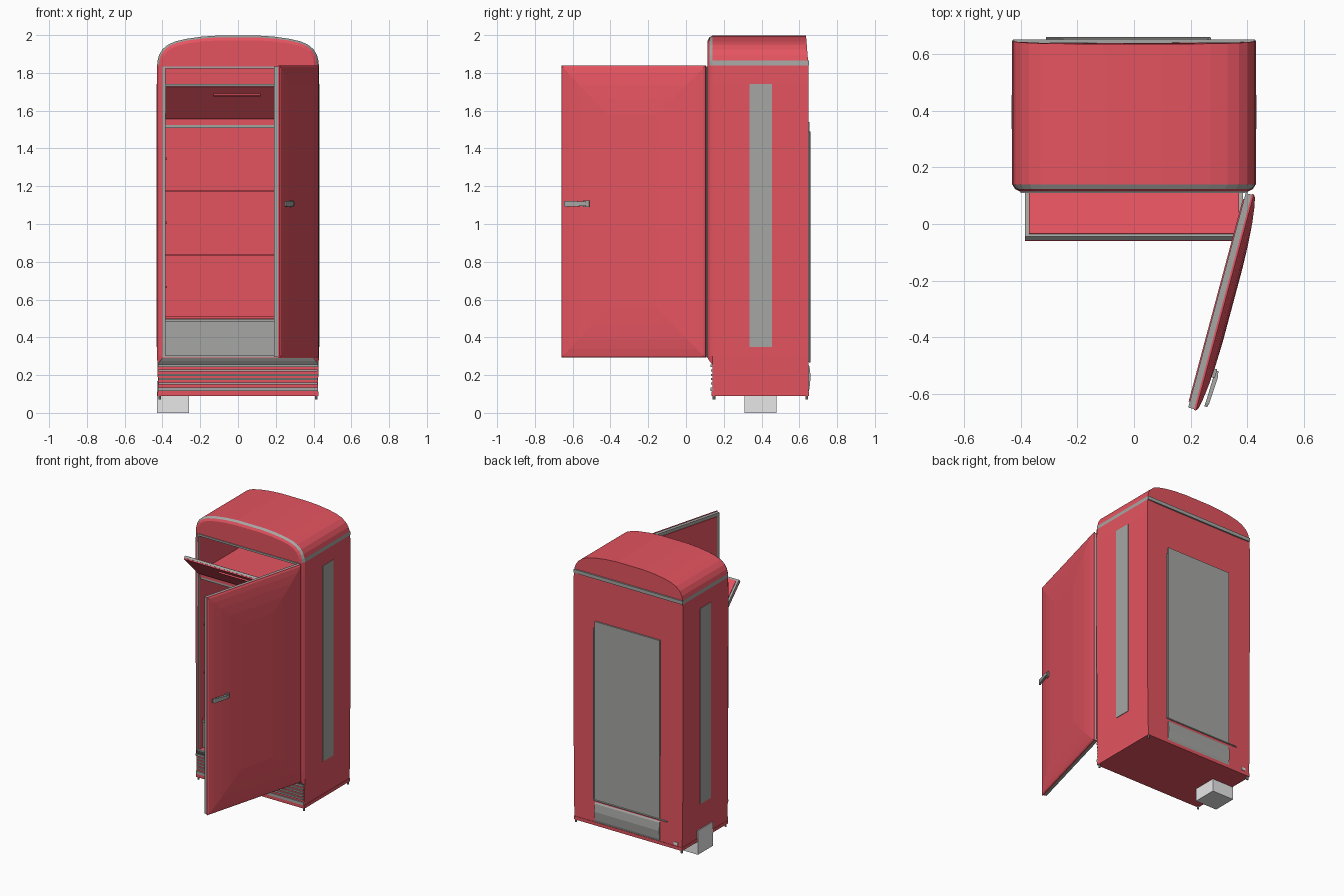
import bpy, bmesh, math
from mathutils import Matrix, Vector

if "Cube" in bpy.data.objects:
    bpy.data.objects.remove(bpy.data.objects["Cube"])


def mat(name, rgb):
    m = bpy.data.materials.new(name)
    m.diffuse_color = (*rgb, 1)
    m.use_nodes = True
    m.node_tree.nodes["Principled BSDF"].inputs["Base Color"].default_value = m.diffuse_color
    return m


RED, GRAY, LIGHT = 0, 1, 2
MATS = [mat("cherry red", (0.776, 0.088, 0.117)),
        mat("metal gray", (0.38, 0.38, 0.37)),
        mat("light gray", (0.8, 0.8, 0.8))]


def finish(name, bm, color=RED, rule=None, matrix=None):
    bmesh.ops.recalc_face_normals(bm, faces=bm.faces)
    bm.normal_update()
    for f in bm.faces:
        f.material_index = rule(f) if rule else color
    me = bpy.data.meshes.new(name)
    bm.to_mesh(me)
    bm.free()
    for m in MATS:
        me.materials.append(m)
    ob = bpy.data.objects.new(name, me)
    bpy.context.collection.objects.link(ob)
    if matrix:
        ob.matrix_world = matrix
    return ob


def box(name, x, y, z, color=RED, matrix=None, rule=None):
    bm = bmesh.new()
    bmesh.ops.create_cube(bm, size=1)
    for v in bm.verts:
        v.co = Vector((x[0] + (v.co.x + .5) * (x[1] - x[0]),
                       y[0] + (v.co.y + .5) * (y[1] - y[0]),
                       z[0] + (v.co.z + .5) * (z[1] - z[0])))
    return finish(name, bm, color, rule, matrix)


def loft(name, rings, color=RED, rule=None, matrix=None):
    bm = bmesh.new()
    vs = [[bm.verts.new(p) for p in r] for r in rings]
    n = len(vs[0])
    for a, b in zip(vs, vs[1:]):
        for i in range(n):
            j = (i + 1) % n
            bm.faces.new((a[i], a[j], b[j], b[i]))
    bm.faces.new(vs[0])
    bm.faces.new(vs[-1][::-1])
    return finish(name, bm, color, rule, matrix)


def rod(name, a, b, r, color=GRAY, sides=8):
    a, b = Vector(a), Vector(b)
    bm = bmesh.new()
    bmesh.ops.create_cone(bm, cap_ends=True, segments=sides, radius1=r, radius2=r,
                          depth=(b - a).length)
    m = Matrix.Translation((a + b) / 2) @ (b - a).to_track_quat('Z', 'Y').to_matrix().to_4x4()
    return finish(name, bm, color, None, m)


# Cabinet outline, right half from the bottom to the crown
SIDE = [(.428, .3), (.43, 1.74), (.428, 1.84), (.426, 1.865), (.418, 1.895), (.4, 1.925),
        (.37, 1.95), (.33, 1.967), (.27, 1.981), (.19, 1.992), (.1, 1.998)]


def outline(y, bottom, inset=0, lean=0):
    half = [bottom] + SIDE
    pts = []
    for x, z in half + [(-x, z) for x, z in reversed(half)]:
        x *= (.43 - inset) / .43
        if z > 1.84:
            z = 1.84 + (z - 1.84) * (.16 - inset) / .16
        pts.append((x, y - lean * max(0, z - 1.84), z))
    return pts


def body_rule(f):
    c = f.calc_center_median()
    return GRAY if 1.84 < c.z < 1.865 and abs(f.normal.x) > .8 else RED


def frame_rule(f):
    c = f.calc_center_median()
    if f.normal.z < -.3 and c.z < .4:
        return GRAY
    return GRAY if 1.84 < c.z and .122 < c.y < .139 else RED


# Cabinet body and raised front frame, both hollowed out
body = loft("cabinet_body", [outline(.648, (.422, .09), 0, .08), outline(.14, (.422, .09))],
            rule=body_rule)
frame = loft("front_frame", [outline(.14, (.427, .255)), outline(.124, (.422, .275), .01),
                             outline(.115, (.427, .29), .026)], rule=frame_rule)
cutter = box("cavity_cutter", (-.385, .385), (0, .58), (.302, 1.822))
cutter.hide_render = True
for ob in (body, frame):
    m = ob.modifiers.new("cavity", 'BOOLEAN')
    m.object, m.operation, m.solver = cutter, 'DIFFERENCE', 'EXACT'
    bpy.context.view_layer.objects.active = ob
    bpy.ops.object.modifier_apply(modifier="cavity")
bpy.data.objects.remove(cutter)

# Seal around the opening
for s in (-1, 1):
    box("opening_seal_side", sorted((s * .385, s * .4)), (.109, .118), (.292, 1.835), GRAY)
for z in ((.292, .304), (1.822, 1.835)):
    box("opening_seal_bar", (-.385, .385), (.109, .118), z, GRAY)

# Trim bands and plates on the sides and back
box("back_trim_band", (-.427, .427), (.64, .651), (1.84, 1.865), GRAY)
for s in (-1, 1):
    box("side_strip", sorted((s * .424, s * .432)), (.335, .455), (.35, 1.74), GRAY)
box("back_panel", (-.25, .26), (.645, .655), (.275, 1.54), GRAY)
loft("back_lower_cover", [[(x, .645, .1), (x, .654, .13), (x, .66, .19), (x, .654, .245),
                           (x, .645, .26)] for x in (-.25, .26)], GRAY)
rod("back_pipe_vertical", (.268, .653, .27), (.268, .653, 1.49), .005)
rod("back_pipe_horizontal", (.27, .655, .27), (-.31, .655, .27), .005)
box("back_plate", (-.39, -.36), (.645, .652), (.12, .14), LIGHT)

# Base grille, rim and feet
for i in range(4):
    z = .15 + i * .023
    box("grille_slat", (-.42, .42), (.132, .145), (z, z + .011), GRAY)
box("grille_lower_trim", (-.423, .423), (.131, .145), (.115, .135), GRAY)
box("grille_upper_trim", (-.424, .424), (.131, .145), (.243, .256), GRAY)
box("base_rim", (-.425, .425), (.136, .651), (.09, .113))
for x in (-.415, .415):
    for y in (.148, .64):
        rod("foot", (x, y, .07), (x, y, .095), .007, GRAY)
box("support_block", (-.43, -.26), (.31, .48), (0, .17), LIGHT)

# Interior: freezer floor, shelves, pegs and drawer
box("freezer_floor", (-.385, .385), (.125, .58), (1.525, 1.565))
box("freezer_floor_trim", (-.385, .385), (.13, .58), (1.508, 1.525), GRAY)
for z in (1.175, .835):
    box("shelf", (-.385, .385), (.16, .58), (z - .004, z + .004))
box("lower_shelf", (-.385, .385), (.15, .58), (.5, .514))
box("drawer_lip", (-.383, .383), (.145, .2), (.484, .497), GRAY)
box("drawer", (-.383, .383), (.155, .57), (.304, .484), GRAY)
for z in (1.34, 1.0, .66):
    for s in (-1, 1):
        for y in (.2, .48):
            box("shelf_peg", sorted((s * .375, s * .386)), (y, y + .03), (z, z + .012))

# Freezer flap, hinged at its lower edge and tipped outward (local z runs up the flap)
flap = Matrix.Translation((0, .118, 1.567)) @ Matrix.Rotation(math.radians(45), 4, 'X')
box("freezer_flap_rim", (-.385, .385), (-.008, .008), (0, .238), GRAY, flap)
box("freezer_flap_outer", (-.385, .385), (-.016, -.008), (0, .236), RED, flap)
box("freezer_flap_inner", (-.37, .37), (.008, .012), (.012, .226), RED, flap)
box("freezer_flap_grip", (-.13, .12), (-.026, -.014), (.18, .19), RED, flap)

# Open door: local x runs from the hinge, local y points outward
a = math.radians(-105)
door = Matrix.Translation((.395, .112, 0)) @ Matrix.Rotation(a, 4, 'Z')
W, Z0, Z1 = .79, .292, 1.838


def door_ring(inset, t):
    return [(inset, t, Z0 + inset), (W - inset, t, Z0 + inset),
            (W - inset, t, Z1 - inset), (inset, t, Z1 - inset)]


loft("door_shell", [door_ring(i, t) for i, t in
                    ((0, .022), (0, .029), (.01, .036), (.045, .043), (.1, .05),
                     (.17, .055), (.26, .058))], matrix=door)
box("door_seal", (.003, W - .003), (0, .024), (Z0 + .003, Z1 - .003), GRAY, door)
box("door_inner_panel", (.025, W - .025), (-.004, .002), (Z0 + .025, Z1 - .025), RED, door)

# Door handle: mount and tapered lever
box("handle_mount", (.63, .662), (.046, .064), (1.09, 1.125), GRAY, door)
loft("handle_lever", [[(s, t, 1.107 - h), (s, t + d, 1.107 - h), (s, t + d, 1.107 + h), (s, t, 1.107 + h)]
                      for s, t, d, h in ((.635, .056, .014, .009), (.66, .058, .016, .012),
                                         (.755, .055, .013, .016), (.768, .054, .01, .012))],
     GRAY, matrix=door)
